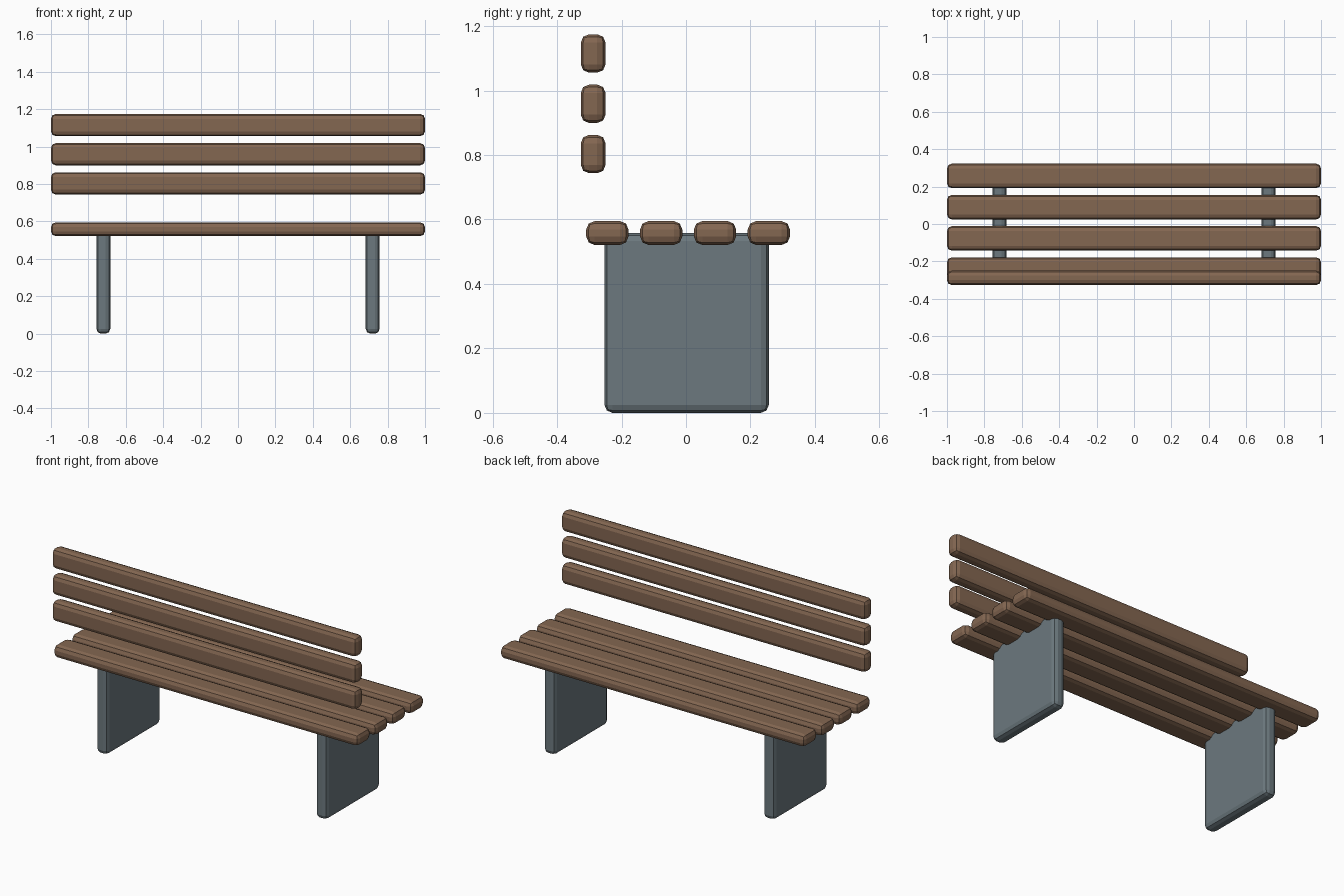
import bpy

cube = bpy.data.objects.get("Cube")
if cube:
    bpy.data.objects.remove(cube, do_unlink=True)


def material(name, rgb):
    mat = bpy.data.materials.new(name)
    mat.use_nodes = True
    color = (*rgb, 1)
    mat.diffuse_color = color
    mat.node_tree.nodes["Principled BSDF"].inputs["Base Color"].default_value = color
    return mat


def rounded_box(name, center, size, mat, bevel):
    bpy.ops.mesh.primitive_cube_add(size=1, location=center)
    obj = bpy.context.object
    obj.name = name
    obj.scale = size
    bpy.ops.object.transform_apply(location=False, rotation=False, scale=True)
    mod = obj.modifiers.new("Rounded edges", "BEVEL")
    mod.width = bevel
    mod.segments = 2
    obj.data.materials.append(mat)
    return obj


wood = material("brown wood", (0.23, 0.135, 0.083))
steel = material("grey metal", (0.15, 0.19, 0.21))

# Seat slats, spaced evenly from the back edge to the front edge
for i in range(4):
    y = -0.244 + i * 0.167
    rounded_box(f"seat_slat_{i + 1}", (0, y, 0.558), (2, 0.131, 0.074), wood, 0.026)

# Backrest slats, stacked upright
for i in range(3):
    z = 0.803 + i * 0.156
    rounded_box(f"back_slat_{i + 1}", (0, -0.288, z), (2, 0.077, 0.119), wood, 0.026)

# Panel legs under the seat
for side, x in (("left", 0.72), ("right", -0.72)):
    rounded_box(f"{side}_leg", (x, 0.002, 0.279), (0.074, 0.51, 0.558), steel, 0.025)
